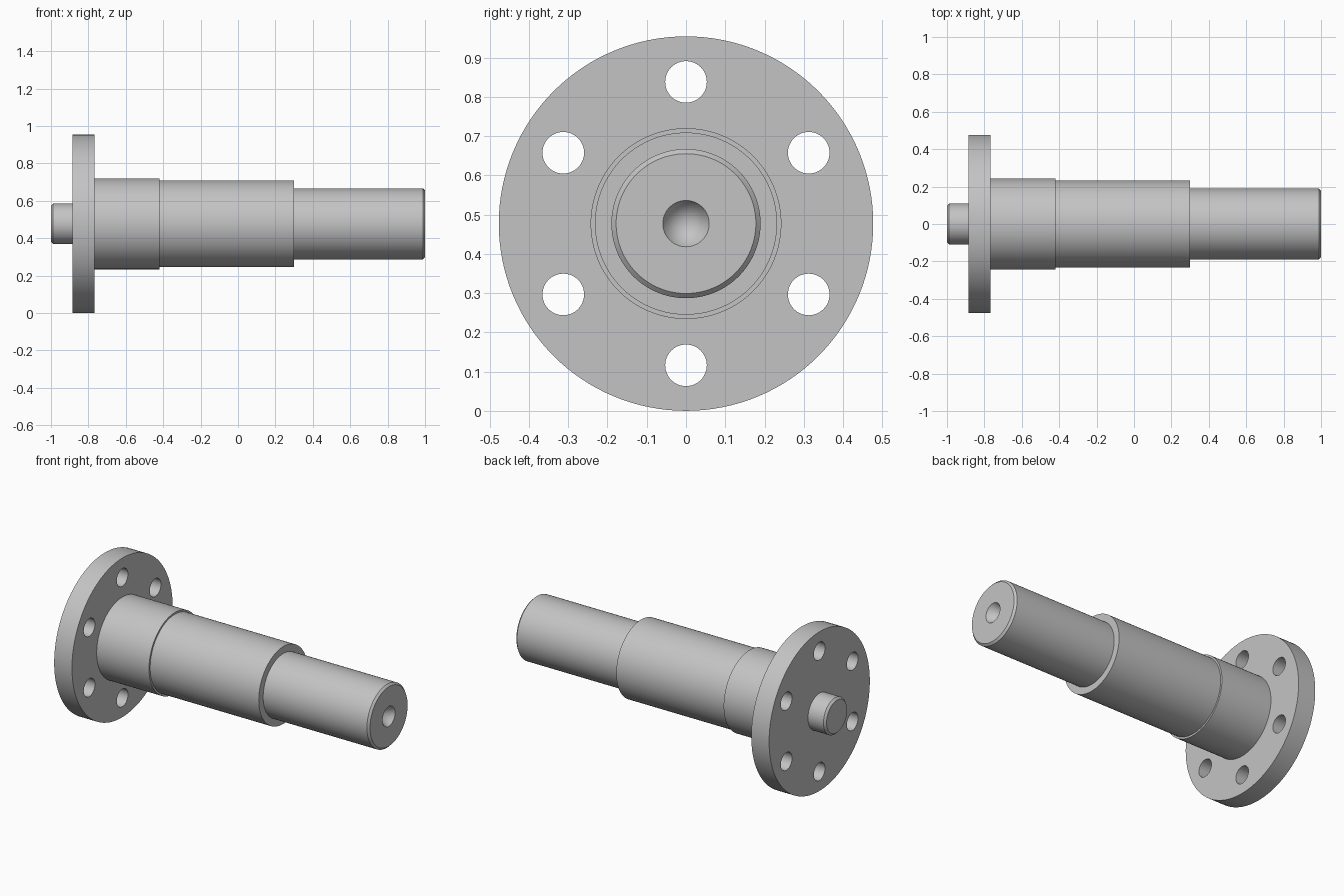
import bpy, bmesh, math
from mathutils import Matrix, Vector

if "Cube" in bpy.data.objects:
    bpy.data.objects.remove(bpy.data.objects["Cube"], do_unlink=True)

FLANGE_R = 0.477
FLANGE_BACK, FLANGE_FRONT = -0.885, -0.767
CHAMFER = 0.012
SEGMENTS = 128

steel = bpy.data.materials.new("grey steel")
steel.use_nodes = True
steel.diffuse_color = (0.55, 0.55, 0.55, 1)
steel.node_tree.nodes["Principled BSDF"].inputs["Base Color"].default_value = steel.diffuse_color


def make_object(name, bm):
    bmesh.ops.recalc_face_normals(bm, faces=bm.faces)
    mesh = bpy.data.meshes.new(name)
    bm.to_mesh(mesh)
    bm.free()
    mesh.materials.append(steel)
    obj = bpy.data.objects.new(name, mesh)
    bpy.context.collection.objects.link(obj)
    obj.location.z = FLANGE_R
    return obj


def shade(obj):
    bpy.ops.object.select_all(action="DESELECT")
    obj.select_set(True)
    bpy.context.view_layer.objects.active = obj
    bpy.ops.object.shade_smooth_by_angle(angle=math.radians(30))


def lathe(name, profile):
    """Revolve (x, radius) points about the x axis."""
    bm = bmesh.new()
    verts = [bm.verts.new((x, 0, r)) for x, r in profile]
    edges = [bm.edges.new(pair) for pair in zip(verts, verts[1:])]
    bmesh.ops.spin(bm, geom=verts + edges, cent=(0, 0, 0), axis=(1, 0, 0),
                   angle=math.tau, steps=SEGMENTS)
    bmesh.ops.remove_doubles(bm, verts=bm.verts, dist=1e-5)
    obj = make_object(name, bm)
    shade(obj)
    return obj


def add_cylinder(bm, x0, x1, radius, segments, y=0, z=0):
    place = Matrix.Translation(Vector(((x0 + x1) / 2, y, z))) @ Matrix.Rotation(math.pi / 2, 4, "Y")
    bmesh.ops.create_cone(bm, cap_ends=True, segments=segments, radius1=radius,
                          radius2=radius, depth=x1 - x0, matrix=place)


# Round flange
bm = bmesh.new()
add_cylinder(bm, FLANGE_BACK, FLANGE_FRONT, FLANGE_R, SEGMENTS)
flange = make_object("flange", bm)

# Six bolt holes, cut through the flange
bm = bmesh.new()
for i in range(6):
    a = math.radians(90 + 60 * i)
    add_cylinder(bm, FLANGE_BACK - 0.1, FLANGE_FRONT + 0.1, 0.053, 48,
                 0.361 * math.cos(a), 0.361 * math.sin(a))
cutter = make_object("bolt_hole_cutter", bm)
cutter.hide_render = True
cut = flange.modifiers.new("bolt holes", "BOOLEAN")
cut.operation = "DIFFERENCE"
cut.solver = "EXACT"
cut.object = cutter
bpy.context.view_layer.objects.active = flange
bpy.ops.object.modifier_apply(modifier=cut.name)
bpy.data.objects.remove(cutter, do_unlink=True)
shade(flange)

# Short chamfered spigot behind the flange
SPIGOT_R = 0.109
lathe("spigot", [(-1, 0), (-1, SPIGOT_R - CHAMFER), (-1 + CHAMFER, SPIGOT_R),
                 (FLANGE_BACK, SPIGOT_R)])

# Stepped shaft with a conical centre hole in its chamfered end
COLLAR_R, BODY_R, END_R, CENTRE_R = 0.243, 0.232, 0.19, 0.059
lathe("stepped_shaft", [
    (FLANGE_FRONT, COLLAR_R), (-0.42, COLLAR_R),
    (-0.42, BODY_R), (0.3, BODY_R),
    (0.3, END_R), (1 - CHAMFER, END_R),
    (1, END_R - CHAMFER), (1, CENTRE_R),
    (1 - CENTRE_R / math.tan(math.radians(30)), 0),
])
